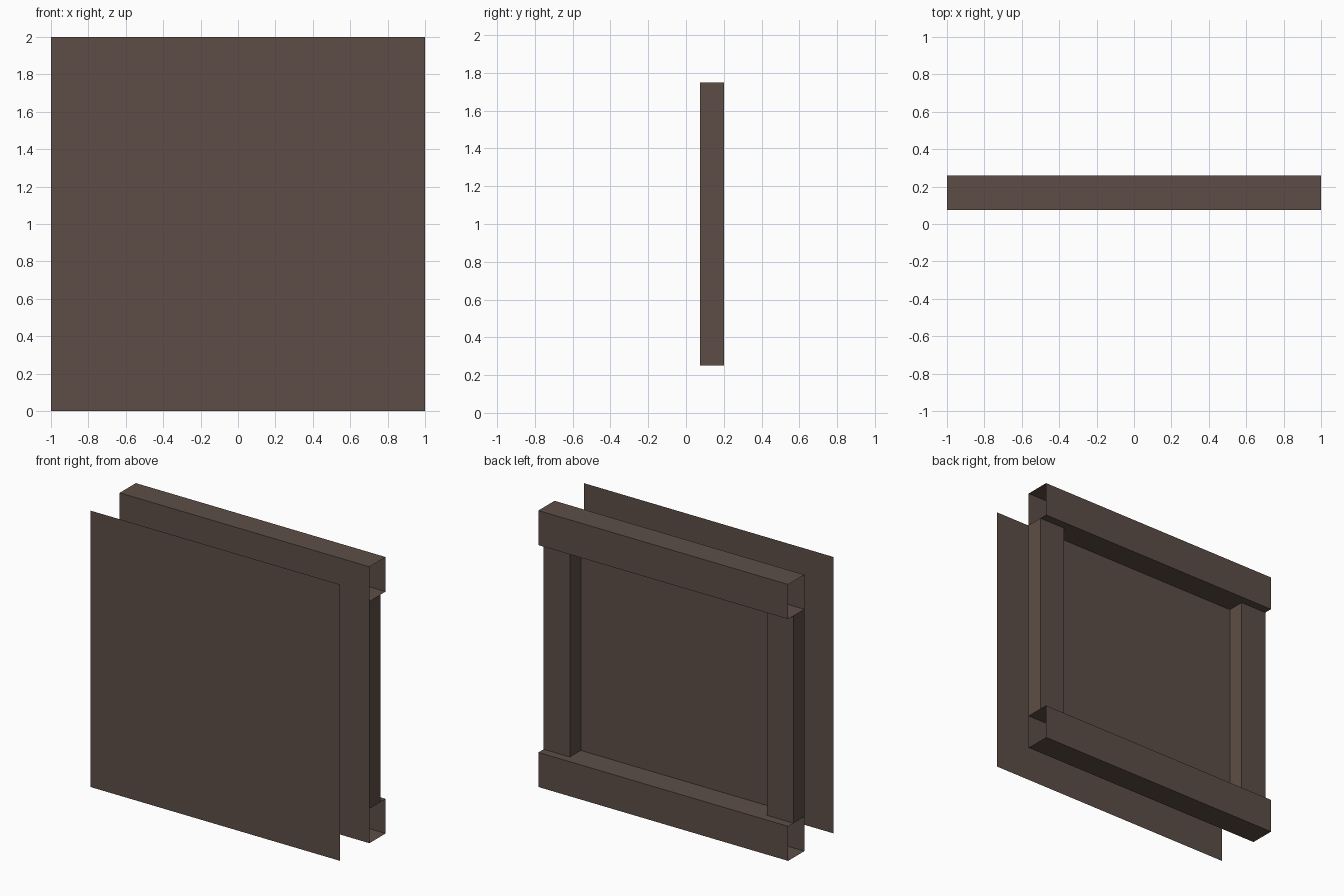
import bpy
import bmesh
from mathutils import Vector

cube = bpy.data.objects.get("Cube")
if cube:
    bpy.data.objects.remove(cube, do_unlink=True)

# Overall measures
HALF, TOP = 1.0, 2.0
FRONT, PANEL, STILE_BACK, RAIL_BACK = -0.26, 0.075, 0.2, 0.26
RAIL, STILE = 0.25, 0.21

# Single brown finish
brown = bpy.data.materials.new("dark_brown")
colour = (0.109, 0.076, 0.061, 1)
brown.diffuse_color = colour
brown.use_nodes = True
brown.node_tree.nodes["Principled BSDF"].inputs["Base Color"].default_value = colour


def sweep(name, profile, travel, inside):
    """Extrude an open profile into a thin sheet facing away from a point."""
    bm = bmesh.new()
    points = [bm.verts.new(p) for p in profile]
    edges = [bm.edges.new(pair) for pair in zip(points, points[1:])]
    result = bmesh.ops.extrude_edge_only(bm, edges=edges)
    moved = [v for v in result["geom"] if isinstance(v, bmesh.types.BMVert)]
    bmesh.ops.translate(bm, verts=moved, vec=travel)
    bm.normal_update()
    for face in bm.faces:
        if face.normal.dot(face.calc_center_median() - Vector(inside)) < 0:
            face.normal_flip()
    mesh = bpy.data.meshes.new(name)
    bm.to_mesh(mesh)
    bm.free()
    mesh.materials.append(brown)
    obj = bpy.data.objects.new(name, mesh)
    bpy.context.collection.objects.link(obj)


# Flat sheets: loose front sheet and the panel behind it
for name, y in (("front_sheet", FRONT), ("frame_panel", PANEL)):
    sweep(name, [(-HALF, y, 0), (HALF, y, 0)], (0, 0, TOP), (0, y + 1, 1))

# Horizontal rails: channels closed by the panel and open at both ends
for name, low in (("bottom_rail", 0), ("top_rail", TOP - RAIL)):
    high = low + RAIL
    channel = [(-HALF, PANEL, low), (-HALF, RAIL_BACK, low),
               (-HALF, RAIL_BACK, high), (-HALF, PANEL, high)]
    sweep(name, channel, (2 * HALF, 0, 0),
          (0, (PANEL + RAIL_BACK) / 2, low + RAIL / 2))

# Upright stiles: shallower channels between the rails
for name, side in (("left_stile", 1), ("right_stile", -1)):
    outer, inner = side * HALF, side * (HALF - STILE)
    channel = [(outer, PANEL, RAIL), (outer, STILE_BACK, RAIL),
               (inner, STILE_BACK, RAIL), (inner, PANEL, RAIL)]
    sweep(name, channel, (0, 0, TOP - 2 * RAIL),
          ((outer + inner) / 2, (PANEL + STILE_BACK) / 2, 1))
